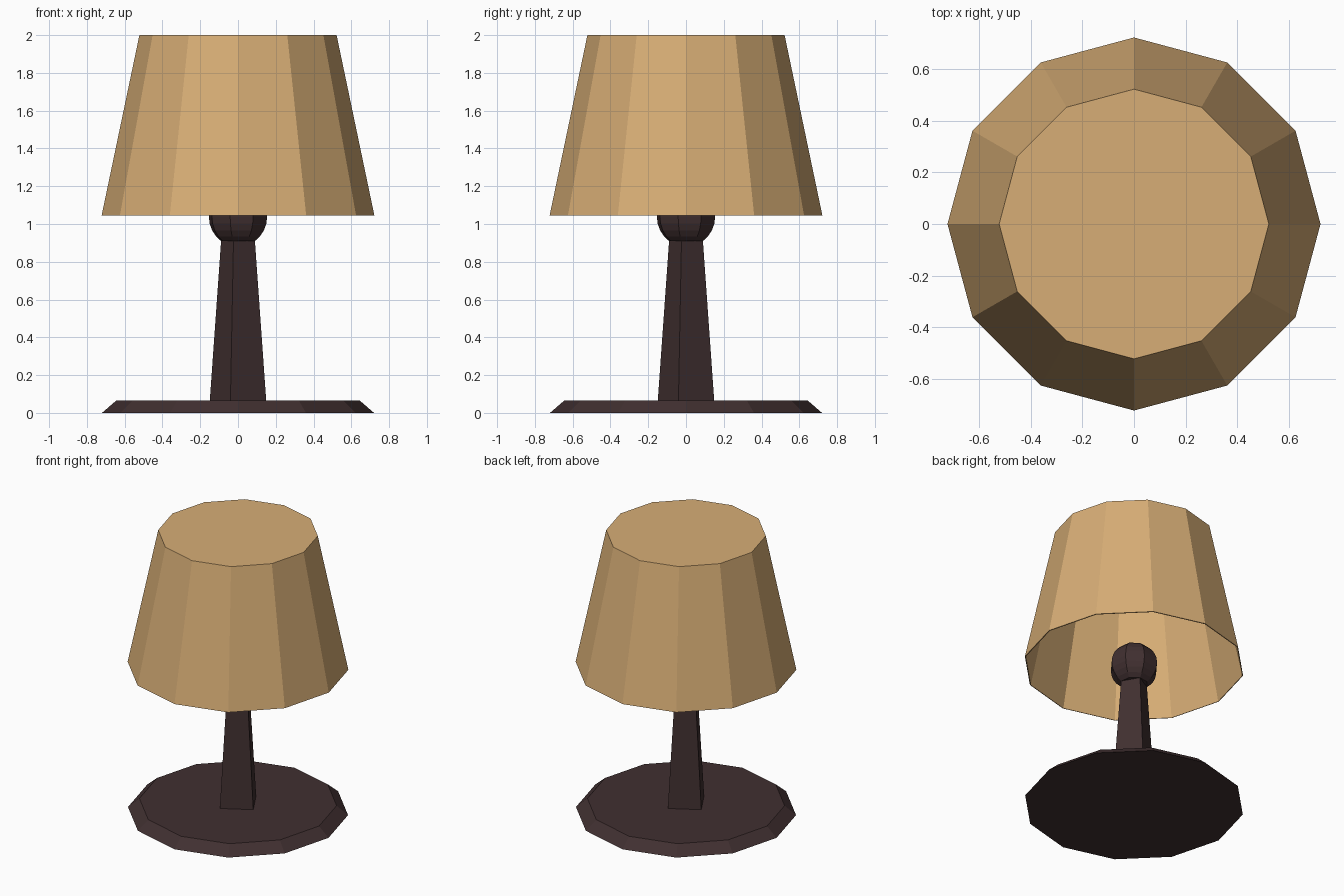
import bpy, bmesh
from math import sin, cos, pi, radians

if "Cube" in bpy.data.objects:
    bpy.data.objects.remove(bpy.data.objects["Cube"])


def material(name, color):
    m = bpy.data.materials.new(name)
    m.diffuse_color = color
    m.use_nodes = True
    m.node_tree.nodes["Principled BSDF"].inputs["Base Color"].default_value = m.diffuse_color
    return m


def lathe(name, profile, sides, turn, mat, cap_bottom=True, cap_top=True):
    """Stack flat-sided rings from (radius, height) pairs."""
    bm = bmesh.new()
    rings = []
    for r, z in profile:
        angles = [turn + 2 * pi * i / sides for i in range(sides)]
        rings.append([bm.verts.new((r * cos(a), r * sin(a), z)) for a in angles])
    for low, high in zip(rings, rings[1:]):
        for i in range(sides):
            j = (i + 1) % sides
            bm.faces.new((low[i], low[j], high[j], high[i]))
    if cap_bottom:
        bm.faces.new(rings[0][::-1])
    if cap_top:
        bm.faces.new(rings[-1])
    mesh = bpy.data.meshes.new(name)
    bm.to_mesh(mesh)
    bm.free()
    mesh.materials.append(mat)
    obj = bpy.data.objects.new(name, mesh)
    bpy.context.collection.objects.link(obj)
    return obj


wood = material("dark_wood", (0.052, 0.029, 0.030, 1))
cloth = material("tan_cloth", (0.68, 0.42, 0.18, 1))
twist = radians(-15)

# Twelve-sided foot with a sloped rim
lathe("base", [(0.72, 0.0), (0.645, 0.065)], 12, 0, wood)

# Square tapered post, turned slightly
lathe("stem", [(0.155, 0.06), (0.092, 0.92)], 4, twist, wood)

# Rounded knob with flattened ends
arc = [radians(-55 + 110 * i / 8) for i in range(9)]
lathe("knob", [(0.16 * cos(a), 1.04 + 0.16 * sin(a)) for a in arc], 8, twist, wood)

# Thin lampshade, closed on top and open below
shade = lathe("lampshade", [(0.722, 1.045), (0.522, 2.0)], 12, 0, cloth, cap_bottom=False)
thick = shade.modifiers.new("thickness", 'SOLIDIFY')
thick.thickness = 0.006
thick.offset = -1
